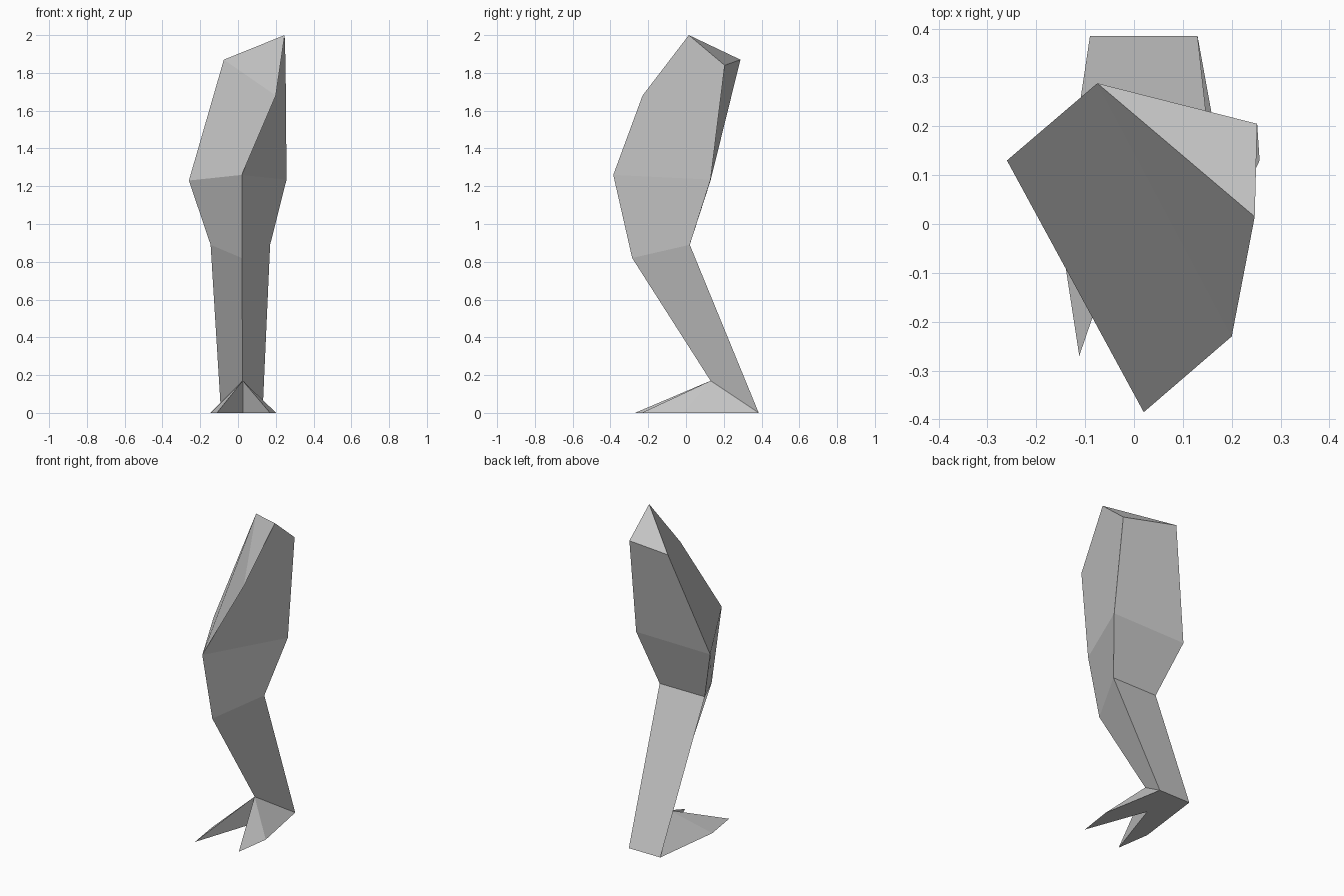
import bpy
import bmesh

cube = bpy.data.objects.get("Cube")
if cube:
    bpy.data.objects.remove(cube, do_unlink=True)

# Single flat grey
grey = bpy.data.materials.new("light_grey")
grey.use_nodes = True
colour = (0.6, 0.6, 0.6, 1)
grey.diffuse_color = colour
grey.node_tree.nodes["Principled BSDF"].inputs["Base Color"].default_value = colour

bm = bmesh.new()


def points(*coords):
    return [bm.verts.new(c) for c in coords]


def face(*verts):
    bm.faces.new(verts)


def bridge(upper, lower):
    """Join two three-sided rings with quads."""
    for i in range(len(upper)):
        j = (i + 1) % len(upper)
        face(upper[i], upper[j], lower[j], lower[i])


# Three-sided rings, each ordered outer, front, inner
thigh = points((-0.26, 0.13, 1.23), (0.02, -0.385, 1.26), (0.257, 0.13, 1.235))
knee = points((-0.145, 0.02, 0.89), (0.02, -0.285, 0.82), (0.17, 0.02, 0.89))
ankle = points((-0.09, 0.385, 0), (0.025, 0.13, 0.17), (0.13, 0.385, 0))
bridge(thigh, knee)
bridge(knee, ankle)

# Slanted hip end above the thigh ring
peak, outer, back, front = points(
    (0.247, 0.015, 2.0), (-0.075, 0.288, 1.87),
    (0.252, 0.205, 1.84), (0.2, -0.23, 1.68))
face(peak, outer, back)
face(peak, front, outer)
face(outer, front, thigh[1], thigh[0])
face(front, peak, back, thigh[2], thigh[1])
face(back, outer, thigh[0], thigh[2])

# Two-toed foot fanned out from the ankle ridge
heel_outer, ridge, heel_inner = ankle
toes = points(
    (-0.145, -0.055, 0), (-0.112, -0.27, 0), (0.027, 0.15, 0),
    (0.17, -0.235, 0), (0.202, -0.012, 0))
sole = [heel_outer] + toes + [heel_inner]
for a, b in zip(sole, sole[1:]):
    face(ridge, a, b)
face(*sole)

bmesh.ops.recalc_face_normals(bm, faces=bm.faces[:])
mesh = bpy.data.meshes.new("leg_with_foot")
bm.to_mesh(mesh)
bm.free()
mesh.materials.append(grey)
leg = bpy.data.objects.new("leg_with_foot", mesh)
bpy.context.collection.objects.link(leg)
